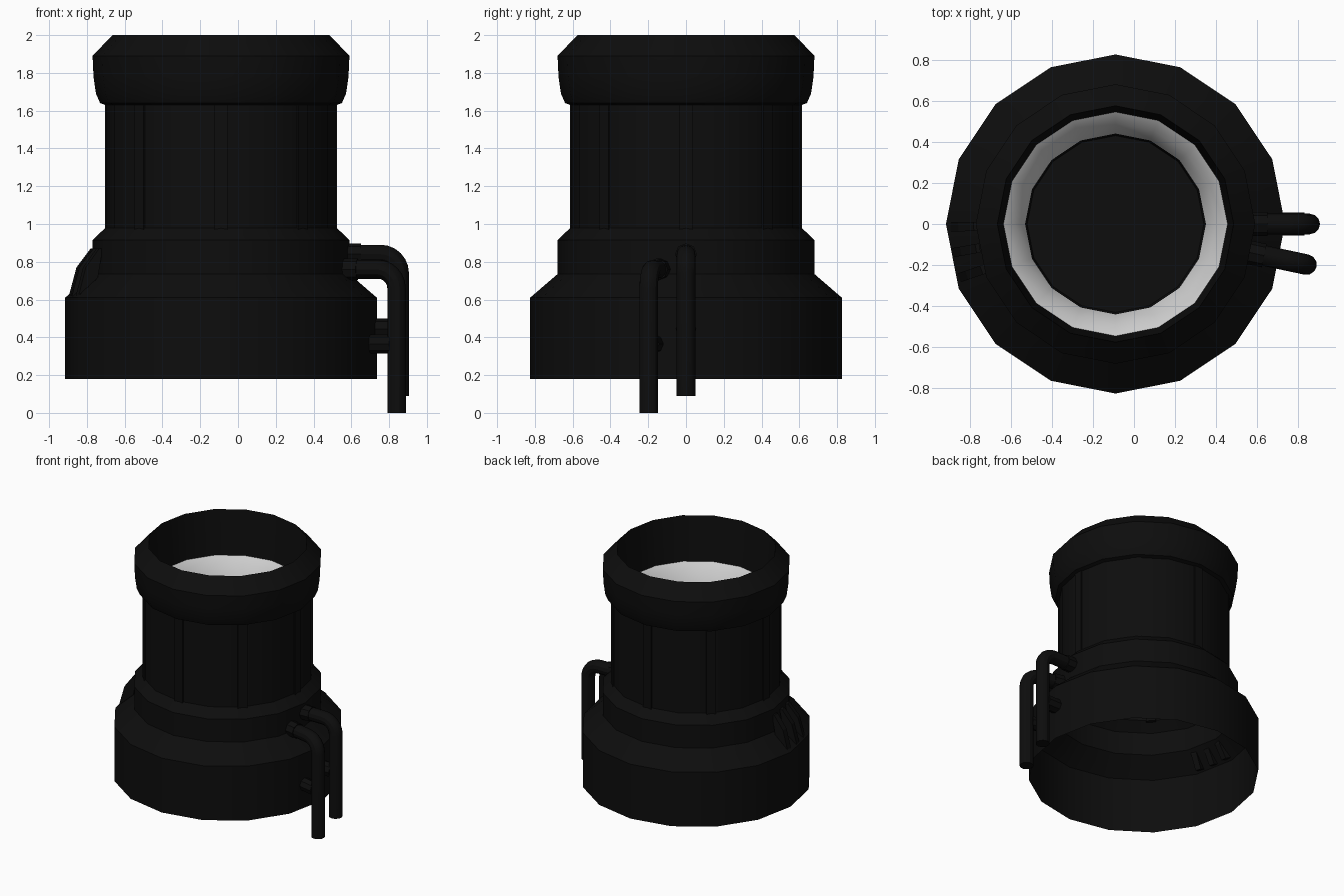
import bpy, bmesh, math
from mathutils import Vector

if "Cube" in bpy.data.objects:
    bpy.data.objects.remove(bpy.data.objects["Cube"])

CX = -0.09   # axis of the barrel
N = 16


def material(name, v):
    m = bpy.data.materials.new(name)
    m.diffuse_color = (v, v, v, 1)
    m.use_nodes = True
    m.node_tree.nodes["Principled BSDF"].inputs["Base Color"].default_value = m.diffuse_color
    return m


BLACK = material("black", 0.004)


def finish(name, bm, mat=BLACK, smooth=True, recalc=True):
    if recalc:
        bmesh.ops.recalc_face_normals(bm, faces=bm.faces)
    me = bpy.data.meshes.new(name)
    bm.to_mesh(me)
    bm.free()
    ob = bpy.data.objects.new(name, me)
    bpy.context.collection.objects.link(ob)
    if mat:
        me.materials.append(mat)
    if smooth:
        bpy.ops.object.select_all(action='DESELECT')
        ob.select_set(True)
        bpy.context.view_layer.objects.active = ob
        bpy.ops.object.shade_smooth_by_angle(angle=math.radians(30))
    return ob


def lathe(name, profile, mat=BLACK, cap_end=False):
    bm = bmesh.new()
    rings = []
    for r, z in profile:
        rings.append([bm.verts.new((CX + r * math.cos(2 * math.pi * i / N),
                                    r * math.sin(2 * math.pi * i / N), z)) for i in range(N)])
    for a, b in zip(rings, rings[1:]):
        for i in range(N):
            j = (i + 1) % N
            bm.faces.new((a[i], a[j], b[j], b[i]))
    if cap_end:
        bm.faces.new(rings[-1])
    return finish(name, bm, mat, recalc=False)


def at(angle, r, z, side=0.0):
    """Point at a radius along an angle in degrees, with a sideways offset."""
    a = math.radians(angle)
    return Vector((CX + r * math.cos(a) - side * math.sin(a),
                   r * math.sin(a) + side * math.cos(a), z))


def plate(name, angle, profile, width):
    """Radial profile extruded sideways."""
    bm = bmesh.new()
    a = [bm.verts.new(at(angle, r, z, -width / 2)) for r, z in profile]
    b = [bm.verts.new(at(angle, r, z, width / 2)) for r, z in profile]
    bm.faces.new(a)
    bm.faces.new(b[::-1])
    for i in range(len(a)):
        j = (i + 1) % len(a)
        bm.faces.new((a[i], b[i], b[j], a[j]))
    return finish(name, bm, smooth=False)


def tube(name, angle, path, radius, sides=12):
    """Round tube along a path lying in one radial plane."""
    bm = bmesh.new()
    rings = []
    for k, (r, z) in enumerate(path):
        p0, p1 = path[max(k - 1, 0)], path[min(k + 1, len(path) - 1)]
        t = Vector((p1[0] - p0[0], p1[1] - p0[1])).normalized()
        ring = []
        for i in range(sides):
            u = 2 * math.pi * i / sides
            c, s = radius * math.cos(u), radius * math.sin(u)
            ring.append(bm.verts.new(at(angle, r - t.y * c, z + t.x * c, s)))
        rings.append(ring)
    for a, b in zip(rings, rings[1:]):
        for i in range(sides):
            j = (i + 1) % sides
            bm.faces.new((a[i], a[j], b[j], b[i]))
    bm.faces.new(rings[0])
    bm.faces.new(rings[-1])
    return finish(name, bm)


# Hollow outer shell: skirt, shoulder, barrel, flared rim, inner throat
lathe("shell", [(0.825, 0.18), (0.825, 0.61), (0.68, 0.735), (0.68, 0.915),
                (0.612, 0.98), (0.612, 1.63), (0.64, 1.64), (0.662, 1.69),
                (0.675, 1.78), (0.68, 1.89), (0.575, 2.0), (0.545, 1.65)])

# Light reflector ring and the dark lens at its bottom
lathe("reflector_ring", [(0.545, 1.65), (0.49, 1.61), (0.44, 1.5)], mat=None)
lathe("lens", [(0.44, 1.5), (0.43, 1.46)], cap_end=True)

# Slim ribs along the barrel
for i in range(8):
    plate(f"barrel_rib_{i}", 45 * i, [(0.59, 0.97), (0.614, 0.97), (0.614, 1.63), (0.59, 1.63)], 0.07)

# Three fins on the left shoulder
for i, a in enumerate((181, 190, 199)):
    plate(f"shoulder_fin_{i}", a, [(0.67, 0.87), (0.69, 0.87), (0.765, 0.77),
                                   (0.805, 0.62), (0.76, 0.6), (0.70, 0.70)], 0.045)

# Two bent pipes on the right with collars and wall studs
for i, (ang, top, low, rad, stud) in enumerate(((0, 0.84, 0.09, 0.945, 0.445),
                                               (-12, 0.76, 0.0, 0.95, 0.365))):
    bend = 0.1
    path = [(0.66, top)]
    for k in range(7):
        u = math.radians(15 * k)
        path.append((rad - bend + bend * math.sin(u), top - bend + bend * math.cos(u)))
    path.append((rad, low))
    tube(f"pipe_{i}", ang, path, 0.05)
    tube(f"pipe_collar_{i}", ang, [(0.65, top), (0.74, top)], 0.058, 8)
    tube(f"pipe_stud_{i}", ang, [(0.78, stud), (0.92, stud)], 0.055 if i == 0 else 0.05, 8)
